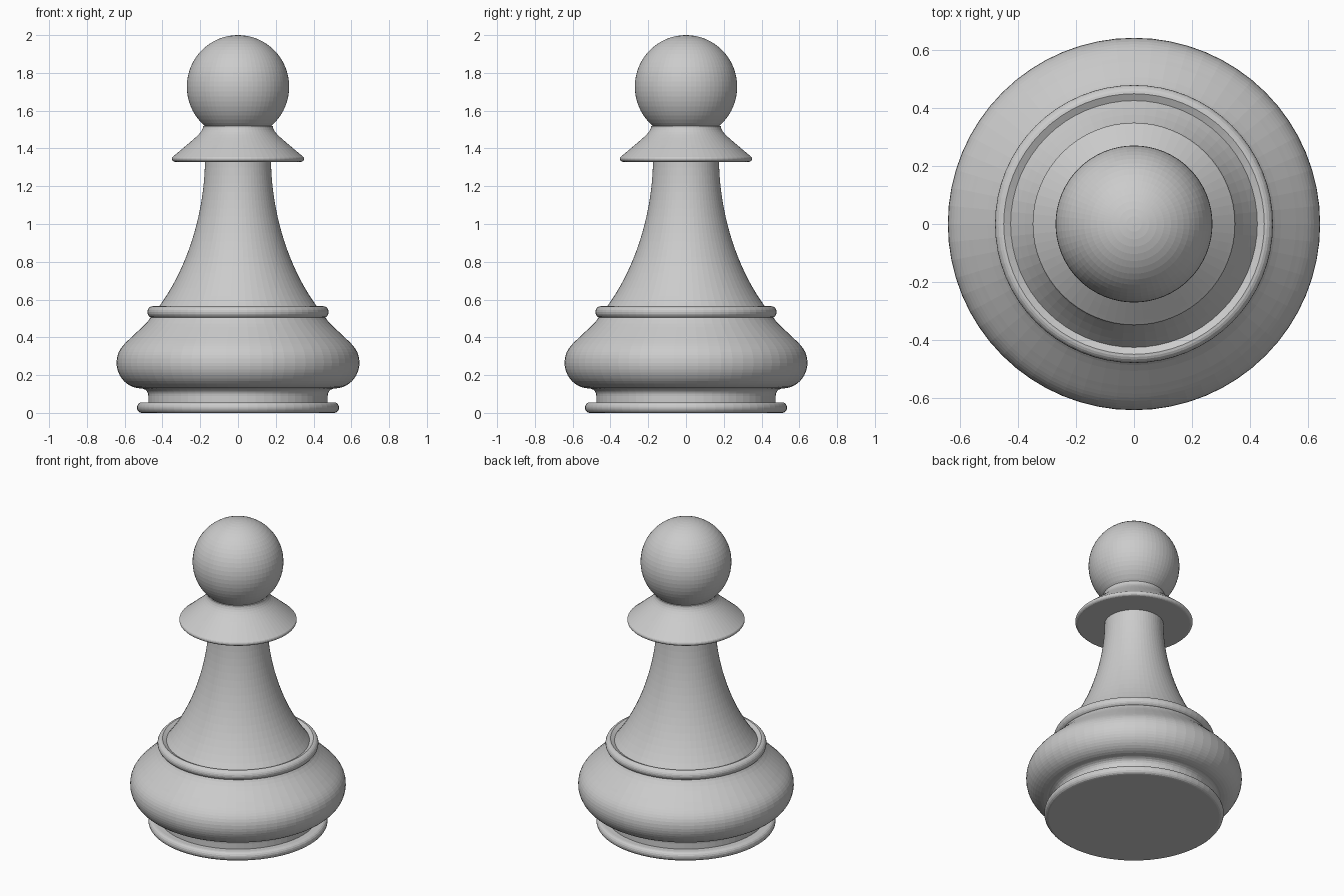
import bpy, bmesh, math
from mathutils import Vector
from mathutils.geometry import interpolate_bezier

if "Cube" in bpy.data.objects:
    bpy.data.objects.remove(bpy.data.objects["Cube"])

SEGMENTS = 64


def curve(p0, h0, h1, p1, n=10):
    """Bezier stretch of a profile, as (radius, height) pairs."""
    pts = interpolate_bezier(*[Vector((r, z, 0)) for r, z in (p0, h0, h1, p1)], n)
    return [(p.x, p.y) for p in pts]


def arc(r, z, rr, rz, a0, a1, n=10):
    """Elliptical stretch of a profile, angles in degrees."""
    angles = [math.radians(a0 + (a1 - a0) * i / (n - 1)) for i in range(n)]
    return [(r + rr * math.cos(a), z + rz * math.sin(a)) for a in angles]


def lathe(name, profile):
    """Spin a bottom-to-top profile around z, closing it on the axis."""
    pts = [(0, profile[0][1])] + profile + [(0, profile[-1][1])]
    bm = bmesh.new()
    verts = [bm.verts.new((r, 0, z)) for r, z in pts]
    edges = [bm.edges.new(pair) for pair in zip(verts, verts[1:])]
    bmesh.ops.spin(bm, geom=verts + edges, cent=(0, 0, 0), axis=(0, 0, 1),
                   angle=math.tau, steps=SEGMENTS, use_duplicate=False)
    bmesh.ops.remove_doubles(bm, verts=bm.verts, dist=1e-5)
    bmesh.ops.recalc_face_normals(bm, faces=bm.faces)
    mesh = bpy.data.meshes.new(name)
    bm.to_mesh(mesh)
    bm.free()
    obj = bpy.data.objects.new(name, mesh)
    bpy.context.collection.objects.link(obj)
    return obj


# Foot disc with rounded rim
lathe("foot", arc(0.51, 0.028, 0.025, 0.028, -90, 90, 9))

# Concave waist between foot and bulge
lathe("foot_cove", [(0.475, 0.05), (0.475, 0.075)]
      + curve((0.475, 0.09), (0.475, 0.115), (0.49, 0.128), (0.52, 0.132), 6))

# Wide rounded bulge
lathe("base_bulge",
      curve((0.52, 0.13), (0.595, 0.135), (0.643, 0.2), (0.643, 0.265), 12)
      + curve((0.643, 0.265), (0.643, 0.335), (0.60, 0.365), (0.56, 0.405), 10)[1:]
      + curve((0.56, 0.405), (0.51, 0.452), (0.475, 0.48), (0.46, 0.51), 6)[1:])

# Bead ring above the bulge
lathe("base_ring", [(0.44, 0.503)] + arc(0.45, 0.534, 0.03, 0.031, -90, 90, 11)
      + [(0.425, 0.552), (0.415, 0.545)])

# Tapering stem
lathe("stem", curve((0.428, 0.55), (0.26, 0.77), (0.175, 1.08), (0.175, 1.34), 20))

# Conical collar with thin rounded lip
lathe("collar", arc(0.333, 1.345, 0.017, 0.016, -90, 60, 8)
      + curve((0.333, 1.366), (0.22, 1.462), (0.185, 1.485), (0.184, 1.52), 10))

# Ball head
bpy.ops.mesh.primitive_uv_sphere_add(segments=SEGMENTS, ring_count=32,
                                     radius=0.271, location=(0, 0, 1.727))
head = bpy.context.object
head.name = "head"
head.scale.z = 0.273 / 0.271
